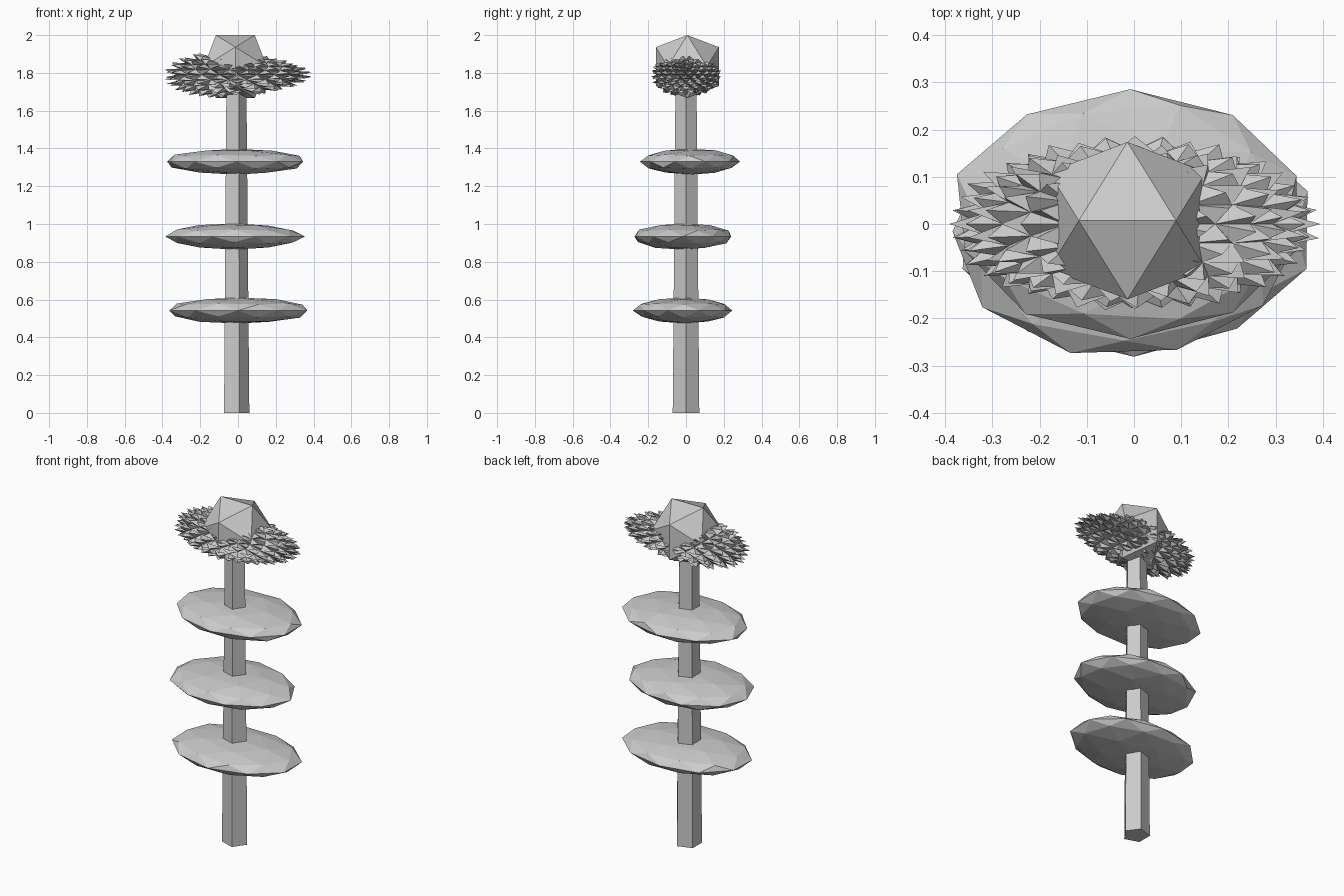
import bpy, bmesh, math, random
from mathutils import Matrix, Vector

if "Cube" in bpy.data.objects:
    bpy.data.objects.remove(bpy.data.objects["Cube"])

random.seed(4)
CX = -0.014  # axis of the trunk


def add_object(name, bm):
    bmesh.ops.recalc_face_normals(bm, faces=bm.faces)
    mesh = bpy.data.meshes.new(name)
    bm.to_mesh(mesh)
    bm.free()
    obj = bpy.data.objects.new(name, mesh)
    bpy.context.collection.objects.link(obj)
    return obj


# Five-sided tapering trunk
bm = bmesh.new()
bmesh.ops.create_cone(bm, cap_ends=True, segments=5, radius1=0.074,
                      radius2=0.058, depth=1.8)
top = max(bm.verts, key=lambda v: v.co.x)
turn = -math.atan2(top.co.y, top.co.x)
bmesh.ops.transform(bm, verts=bm.verts, matrix=Matrix.Translation((CX, 0, 0.9))
                    @ Matrix.Rotation(turn, 4, 'Z'))
add_object("trunk", bm)


# Flattened faceted foliage discs
def foliage_disc(name, center, size, turn):
    bm = bmesh.new()
    bmesh.ops.create_icosphere(bm, subdivisions=2, radius=1)
    spin = Matrix.Rotation(math.radians(turn), 4, 'Z')
    for v in bm.verts:
        p = spin @ v.co
        p *= random.uniform(0.98, 1.03)
        v.co = Vector(center) + Vector(p[i] * size[i] for i in range(3))
    add_object(name, bm)


foliage_disc("lower_disc", (0.0, -0.013, 0.542), (0.378, 0.262, 0.069), 0)
foliage_disc("middle_disc", (-0.02, -0.016, 0.934), (0.366, 0.268, 0.069), 18)
foliage_disc("upper_disc", (-0.008, 0.022, 1.33), (0.375, 0.262, 0.069), 0)

# Spiky crown: a poked sphere stretched along x, blunt left and pointed right
bm = bmesh.new()
bmesh.ops.create_icosphere(bm, subdivisions=3, radius=0.87)
tips = bmesh.ops.poke(bm, faces=bm.faces[:])["verts"]
for v in tips:
    v.co = v.co.normalized() * random.uniform(1.0, 1.07)
for v in bm.verts:
    x, y, z = v.co
    v.co = (x * 0.375, y * 0.178, 1.79 + z * 0.113 * (1 - 0.25 * x))
add_object("spiky_crown", bm)

# Icosahedron top knob, resting with an edge upward along x
bm = bmesh.new()
a = 0.103
b = a * (1 + math.sqrt(5)) / 2
for s in (-1, 1):
    for t in (-1, 1):
        for p in ((s * a, 0, t * b), (0, s * b, t * a), (s * b, t * a, 0)):
            bm.verts.new(p)
bmesh.ops.convex_hull(bm, input=bm.verts)
bmesh.ops.translate(bm, verts=bm.verts, vec=(CX, 0.007, 2.0 - b))
add_object("top_knob", bm)
